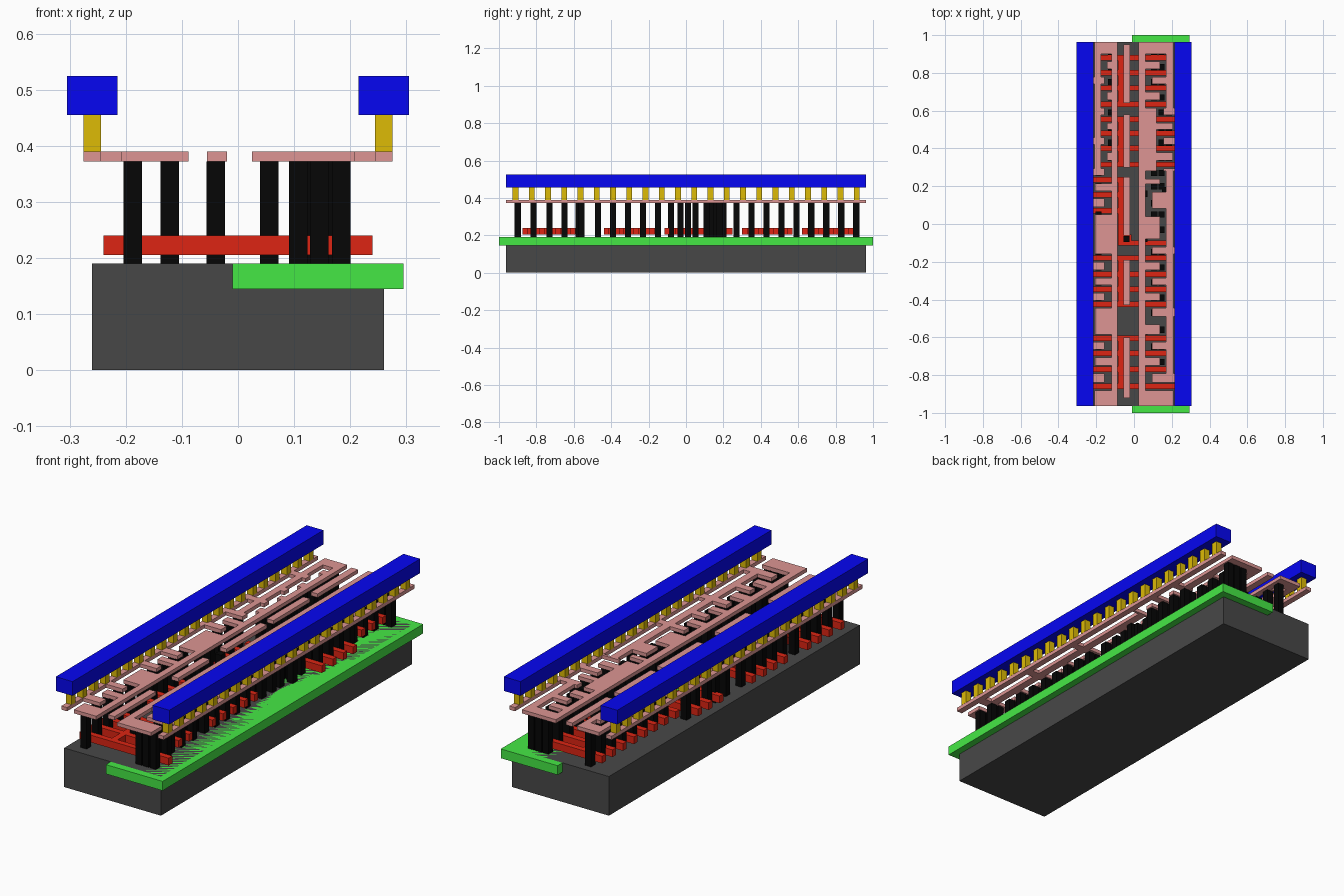
import bpy, bmesh

if "Cube" in bpy.data.objects:
    bpy.data.objects.remove(bpy.data.objects["Cube"])


def material(name, *rgb):
    m = bpy.data.materials.new(name)
    m.diffuse_color = [(c / 255) ** 2.2 for c in rgb] + [1]
    m.use_nodes = True
    m.node_tree.nodes["Principled BSDF"].inputs["Base Color"].default_value = m.diffuse_color
    return m


def layer(name, mat, boxes, z0, z1):
    """One object from a list of (x0, x1, y0, y1) rectangles raised from z0 to z1."""
    bm = bmesh.new()
    for x0, x1, y0, y1 in boxes:
        r = bmesh.ops.create_cube(bm, size=1)
        for v in r["verts"]:
            v.co.x = x1 if v.co.x > 0 else x0
            v.co.y = y1 if v.co.y > 0 else y0
            v.co.z = z1 if v.co.z > 0 else z0
    me = bpy.data.meshes.new(name)
    bm.to_mesh(me)
    bm.free()
    me.materials.append(mat)
    ob = bpy.data.objects.new(name, me)
    bpy.context.collection.objects.link(ob)
    return ob


dark = material("dark_grey", 73, 73, 73)
green = material("green", 71, 231, 71)
red = material("red", 220, 41, 26)
black = material("black", 14, 14, 14)
pink = material("pink", 220, 148, 146)
yellow = material("yellow", 220, 185, 15)
blue = material("blue", 14, 14, 242)

END = 0.963
# Finger positions along y, in five groups
groups = [[-0.86, -0.77, -0.685, -0.605], [-0.425, -0.345, -0.265, -0.18],
          [0.07, 0.155, 0.235], [0.315, 0.40, 0.48, 0.555],
          [0.635, 0.72, 0.80, 0.88]]
fingers = [y for g in groups for y in g]


def left_outer(y):
    return -0.175 if y > 0.28 else -0.24


def right_outer(y):
    return 0.24 if 0.28 < y < 0.6 or y < -0.8 else 0.17


def right_inner(y):
    return 0.12 if 0.28 < y < 0.6 else 0.06


# Base block and the well slab along its right side
layer("substrate", dark, [(-0.26, 0.26, -END, END)], 0, 0.19)
layer("well", green, [(-0.01, 0.295, -1, 1)], 0.145, 0.19)

# Red gate fingers with a spine per group
gates = []
h = 0.0145
for i, g in enumerate(groups):
    for y in g:
        gates.append((left_outer(y), -0.06, y - h, y + h))
        if i != 2:
            gates.append((-0.06, right_outer(y), y - h, y + h))
    low = -0.10 if i == 2 else g[0]
    gates.append((-0.085, -0.055, low - h, g[-1] + h))
gates += [(-0.085, 0.17, -0.115, -0.088), (-0.065, -0.012, -0.115, -0.055)]
layer("gate_fingers", red, gates, 0.205, 0.24)

# Pink metal: thin outer rails, then serpentine traces with bridges to the rails
metal = [(-0.275, -0.245, -END, END), (0.245, 0.275, -END, END)]
S = 0.021


def comb(slots, outer, inner, spine, side):
    edge, rail = side * 0.208, side * 0.246
    edges = [-END] + sorted(slots) + [END]
    n = len(edges) - 2

    def add(x0, x1, y0, y1):
        if (x1 - x0) * side > 0:
            metal.append((*sorted((x0, x1)), y0, y1))

    for i, (a, b) in enumerate(zip(edges, edges[1:])):
        y0 = a if i == 0 else a + S
        y1 = b if i == n else b - S
        mid = (a + b) / 2
        o, c = outer(mid), inner(mid)
        open_slot = abs(o) > 0.2
        if i in (0, n):
            add(spine, edge, y0, y1)
        elif i % 2:
            # tooth from the rail side
            add(c + side * 0.035, rail if open_slot or i % 4 == 1 else edge, y0, y1)
            add(spine, c, y0, y1)
        else:
            # tooth from the spine side
            add(spine, o - side * 0.033, y0, y1)
            add(o, edge, y0, y1)
    for y in slots:
        add(spine, inner(y), y - S, y + S)
        add(outer(y), edge, y - S, y + S)


right_slots = [y for y in fingers if not 0 < y < 0.28] + [-0.51, -0.10, 0.06, 0.19, 0.26]
comb(fingers, left_outer, lambda y: -0.12, -0.088, -1)
comb(right_slots, right_outer, right_inner, 0.025, 1)

# Pink centre strips
strips = [(-0.92, -0.60), (-0.43, -0.19), (-0.06, 0.25), (0.30, 0.58), (0.64, 0.95)]
metal += [(-0.055, -0.02, a, b) for a, b in strips]
layer("metal_traces", pink, metal, 0.372, 0.39)

# Black contact pillars
rows = [-0.90, -0.815, -0.73, -0.65, -0.56, -0.47, -0.39, -0.31, -0.23, -0.15, -0.03,
        0.05, 0.11, 0.20, 0.27, 0.35, 0.43, 0.51, 0.59, 0.67, 0.75, 0.83, 0.91]
posts = [(-0.04, y) for y in (-0.73, -0.31, -0.08, 0.43, 0.75)]
posts += [(0.056, y) for y in (-0.575, -0.08, 0.01, 0.16)]
for y in rows:
    posts.append((-0.122 if y > 0.28 else -0.188, y))
    wide = 0.28 < y < 0.6 or y < -0.8
    posts += [(x, y) for x in ((0.145, 0.184) if wide else (0.107, 0.145))]
posts += [(0.184, -0.90), (0.107, -0.90), (0.184, 0.91), (0.126, 0.13), (0.165, 0.18)]
p = 0.0165
layer("contact_pillars", black, [(x - p, x + p, y - p, y + p) for x, y in posts], 0.19, 0.372)

# Yellow vias and blue power rails, mirrored left and right
for name, s in (("left", -1), ("right", 1)):
    vias = []
    for i in range(22):
        y = -0.912 + i * 0.0869
        vias.append((s * 0.26 - 0.0155, s * 0.26 + 0.0155, y - 0.0155, y + 0.0155))
    layer(name + "_vias", yellow, vias, 0.39, 0.455)
    layer(name + "_power_rail", blue, [(s * 0.26 - 0.045, s * 0.26 + 0.045, -END, END)], 0.455, 0.524)
